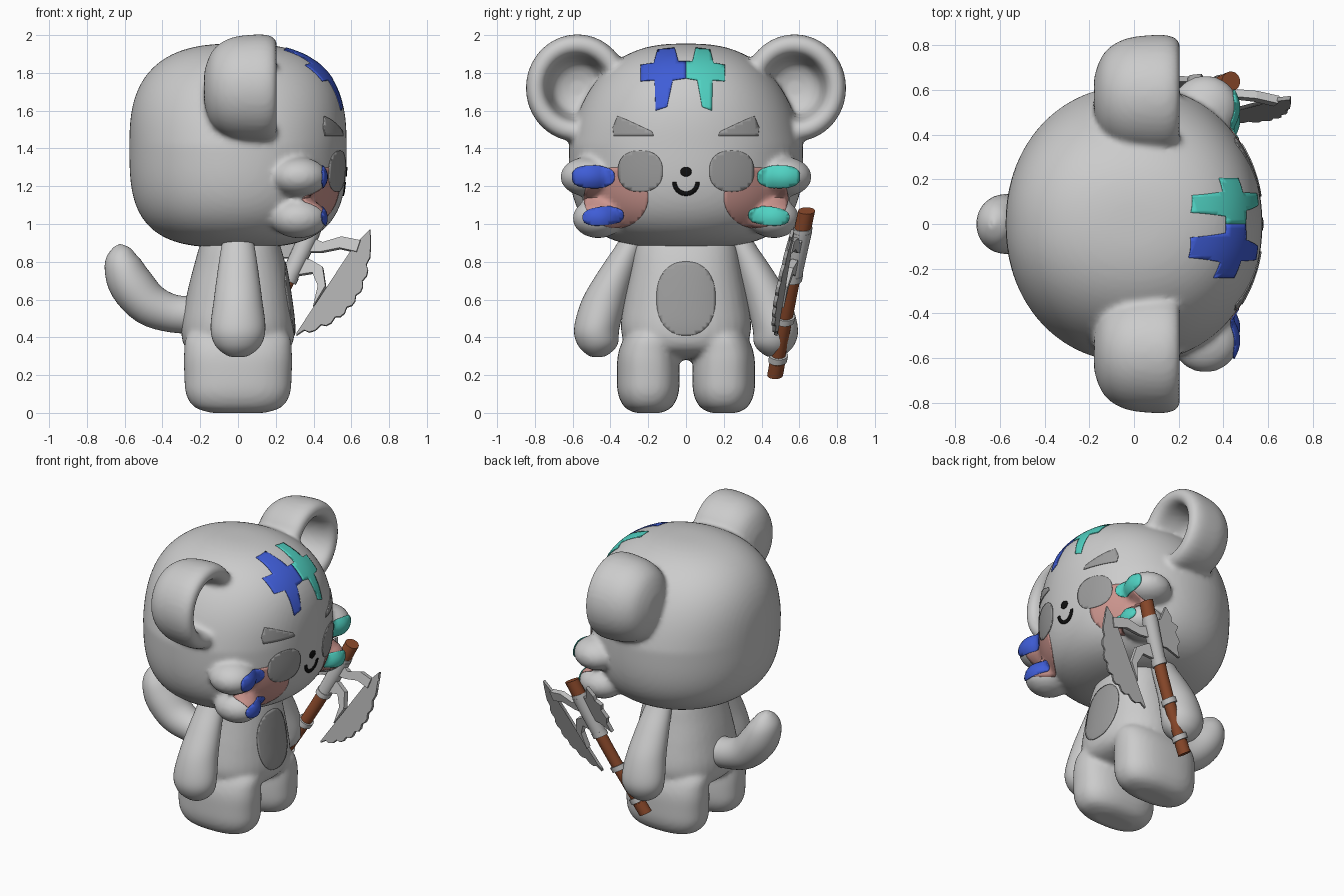
import bpy, bmesh, math
from mathutils import Vector
from mathutils.bvhtree import BVHTree

if "Cube" in bpy.data.objects:
    bpy.data.objects.remove(bpy.data.objects["Cube"])


def material(name, *rgb):
    m = bpy.data.materials.new(name)
    m.use_nodes = True
    m.diffuse_color = (*rgb, 1)
    m.node_tree.nodes["Principled BSDF"].inputs["Base Color"].default_value = (*rgb, 1)
    return m


fur = material("pale grey fur", .6, .6, .6)
shade = material("dark grey markings", .33, .33, .33)
pink = material("pink blush", .6, .3, .27)
blue = material("blue paint", .05, .11, .68)
teal = material("teal paint", .08, .64, .54)
black = material("black", .005, .005, .005)
wood = material("brown wood", .27, .07, .025)
metal = material("blade metal", .4, .4, .4)
fitting = material("light fittings", .55, .55, .55)


def finish(bm, name, mat, smooth=True, recalc=True):
    if recalc:
        bmesh.ops.recalc_face_normals(bm, faces=bm.faces[:])
    mesh = bpy.data.meshes.new(name)
    bm.to_mesh(mesh)
    bm.free()
    mesh.materials.append(mat)
    for f in mesh.polygons:
        f.use_smooth = smooth
    if smooth:
        mesh.set_sharp_from_angle(angle=math.radians(50))
    ob = bpy.data.objects.new(name, mesh)
    bpy.context.scene.collection.objects.link(ob)
    return ob


def catmull(rows, sub):
    """Smooth interpolation through rows of numbers."""
    out = []
    last = len(rows) - 1
    for i in range(last):
        a, b, c, d = (rows[max(0, min(last, i + k))] for k in (-1, 0, 1, 2))
        for j in range(sub):
            t = j / sub
            out.append([.5 * (2 * q + (r - p) * t + (2 * p - 5 * q + 4 * r - s) * t * t
                              + (3 * q - p - 3 * r + s) * t ** 3)
                        for p, q, r, s in zip(a, b, c, d)])
    return out + [list(rows[-1])]


def sweep(bm, stations, p=2.0, sub=4, sides=40, axis=None):
    """Skin rings along stations of x, y, z, depth radius, width radius."""
    rows = catmull(stations, sub)
    wide = Vector((0, 1, 0))
    rings = []
    for i, row in enumerate(rows):
        c = Vector(row[:3])
        t = axis or Vector(rows[min(i + 1, len(rows) - 1)][:3]) - Vector(rows[max(i - 1, 0)][:3])
        deep = wide.cross(t).normalized()
        ring = []
        for k in range(sides):
            a = math.tau * k / sides
            u, v = math.cos(a), math.sin(a)
            s = (abs(u) ** p + abs(v) ** p) ** (-1 / p)
            ring.append(bm.verts.new(c + deep * u * s * max(row[3], .002)
                                     + wide * v * s * max(row[4], .002)))
        rings.append(ring)
    for lo, hi in zip(rings, rings[1:]):
        for k in range(sides):
            n = (k + 1) % sides
            bm.faces.new((lo[k], lo[n], hi[n], hi[k]))
    bm.faces.new(rings[0])
    bm.faces.new(rings[-1])


def fuse(ob, voxel, rounds):
    """Melt overlapping volumes into one soft skin."""
    r = ob.modifiers.new("Fuse", 'REMESH')
    r.mode, r.voxel_size, r.use_smooth_shade = 'VOXEL', voxel, True
    s = ob.modifiers.new("Soften", 'SMOOTH')
    s.factor, s.iterations = .5, rounds


# Head: rounded block, narrower at the top
bm = bmesh.new()
bmesh.ops.create_icosphere(bm, subdivisions=5, radius=1)
for v in bm.verts:
    x, y, z = v.co
    h = (abs(x) ** 2.1 + abs(y) ** 2.1) ** (1 / 2.1)
    p = 2.7 if z > 0 else 3.2
    x, y, z = v.co * (h ** p + abs(z) ** p) ** (-1 / p)
    v.co = (.575 * x, .62 * y * (1 - .2 * max(z, 0)), 1.415 + .54 * z)

# Cheek tufts and cupped ears, fused with the head
ear = [(-.18, .01), (-.175, .1), (-.13, .205), (-.04, .265), (.08, .283), (.16, .28),
       (.2, .255), (.205, .215), (.17, .18), (.08, .16), (-.02, .13), (-.06, .06), (-.065, .01)]
for s in (-1, 1):
    for y, z, r in ((.52, 1.25, .145), (.465, 1.03, .135)):
        made = bmesh.ops.create_icosphere(bm, subdivisions=4, radius=1)["verts"]
        for v in made:
            v.co = Vector((.32 + .15 * v.co.x, s * y + r * v.co.y, z + .105 * v.co.z))
    sweep(bm, [(x, s * .575, 1.72, r, r * .96) for x, r in ear], axis=Vector((1, 0, 0)))
head = finish(bm, "head", fur)
fuse(head, .016, 6)

# Torso and legs
bm = bmesh.new()
sweep(bm, [(0, 0, .28, .01, .01), (0, 0, .3, .19, .21), (0, 0, .35, .28, .31),
           (0, 0, .45, .3, .345), (.005, 0, .6, .28, .325), (.01, 0, .75, .25, .295),
           (.01, 0, .88, .215, .27), (.01, 0, .96, .18, .23)], p=2.3)
for s in (-1, 1):
    y = s * .2
    sweep(bm, [(0, y, 0, .14, .07), (0, y, .03, .23, .125), (0, y, .1, .275, .16),
               (0, y, .2, .284, .166), (0, y, .32, .285, .158), (0, y * .9, .42, .26, .13),
               (0, y * .8, .5, .1, .05)], p=2.5)
body = finish(bm, "body", fur)
fuse(body, .016, 5)

# Arms
for s, name in ((-1, "free_arm"), (1, "axe_arm")):
    bm = bmesh.new()
    sweep(bm, [(0, s * y, z, rx, ry) for y, z, rx, ry in (
        (.47, .295, .005, .005), (.468, .305, .06, .05), (.468, .36, .122, .105),
        (.472, .45, .145, .12), (.432, .6, .128, .118), (.365, .75, .108, .098),
        (.3, .88, .088, .075), (.27, .96, .07, .06))], sub=6)
    finish(bm, name, fur)

# Tail
bm = bmesh.new()
sweep(bm, [(x, 0, z, r, w) for x, z, r, w in (
    (-.2, .52, .1, .1), (-.34, .525, .1, .105), (-.47, .575, .113, .125), (-.565, .68, .118, .135),
    (-.61, .78, .1, .12), (-.625, .85, .066, .08), (-.633, .884, .025, .03), (-.635, .89, .003, .003))])
finish(bm, "tail", fur)

# Thin painted plates laid on the skin
graph = bpy.context.evaluated_depsgraph_get()
graph.update()
skins = {ob: BVHTree.FromObject(ob, graph) for ob in (head, body)}


def oval(cy, cz, ry, rz, tilt=0.0, p=2.0):
    pts = []
    for k in range(40):
        a = math.tau * k / 40
        u, v = math.cos(a), math.sin(a)
        s = (abs(u) ** p + abs(v) ** p) ** (-1 / p)
        u, v = u * s * ry, v * s * rz
        pts.append((cy + u * math.cos(tilt) - v * math.sin(tilt),
                    cz + u * math.sin(tilt) + v * math.cos(tilt)))
    return pts


def plate(name, outline, mat, lift=.005, skin=head, step=.02):
    bm = bmesh.new()
    bm.faces.new([bm.verts.new((0, y, z)) for y, z in outline])
    for axis in (1, 2):
        vals = [v.co[axis] for v in bm.verts]
        normal = Vector((0, axis == 1, axis == 2))
        for k in range(math.ceil(min(vals) / step), math.ceil(max(vals) / step)):
            bmesh.ops.bisect_plane(bm, geom=bm.verts[:] + bm.edges[:] + bm.faces[:],
                                   plane_co=normal * (k * step + .0007), plane_no=normal)
    bmesh.ops.triangulate(bm, faces=bm.faces[:])
    for f in bm.faces:
        f.normal_update()
        if f.normal.x < 0:
            f.normal_flip()
    for v in bm.verts:
        hit, n, _, _ = skins[skin].ray_cast(Vector((2, v.co.y, v.co.z)), Vector((-1, 0, 0)))
        if hit:
            v.co = hit + n * lift
    ob = finish(bm, name, mat, recalc=False)
    m = ob.modifiers.new("Thickness", 'SOLIDIFY')
    m.thickness, m.offset = .006, -1


cross = [(.15, 1.92), (.06, 1.93), (.04, 1.86), (.001, 1.86), (.001, 1.77), (.07, 1.76),
         (.1, 1.62), (.16, 1.6), (.165, 1.76), (.24, 1.755), (.24, 1.84), (.17, 1.85)]
brow = [(.17, 1.465), (.38, 1.465), (.385, 1.51), (.36, 1.57), (.32, 1.555), (.18, 1.49)]
for s, side, paint in ((-1, "blue_side", blue), (1, "teal_side", teal)):
    plate(side + "_blush", oval(s * .37, 1.14, .17, .16), pink, .004)
    plate(side + "_eye", oval(s * .24, 1.28, .117, .108, p=2.4), shade, .007)
    plate(side + "_brow", [(s * y, z) for y, z in brow], shade)
    width = 1 if s < 0 else .85
    plate(side + "_forehead_cross", [(s * y * width, z) for y, z in cross], paint)
    plate(side + "_upper_cheek_paint", oval(s * .487, 1.25, .112, .055, p=2.7), paint, .009)
    plate(side + "_lower_cheek_paint", oval(s * .435, 1.042, .108, .045, -s * .1, 2.5), paint, .009)
plate("nose", oval(0, 1.277, .03, .025), black, .006)
arc = [math.pi * (1 + k / 20) for k in range(21)]
plate("mouth", [(r * math.cos(a), 1.222 + r * math.sin(a))
                for r, run in ((.072, arc), (.05, arc[::-1])) for a in run], black, .006)
plate("belly_patch", oval(0, .605, .155, .195, p=2.3), shade, .005, body)


# Axe: every part lies in one leaning plane
def lean(x, z):
    return Vector((x, .6 + .28 * (z - .87) - .17 * (x - .33), z))


def shaft(name, z0, z1, r0, r1, mat):
    bm = bmesh.new()
    rows = []
    for k in range(7):
        z = z0 + (z1 - z0) * k / 6
        r = r0 + (r1 - r0) * k / 6
        bend = .02 * math.sin((z - .2) / .86 * math.pi)
        rows.append((*lean(-.02 + .523 * (z - .2) + bend, z), r, r))
    sweep(bm, rows, sub=1, sides=20)
    finish(bm, name, mat)


def slab(name, outline, thick, mat):
    bm = bmesh.new()
    bm.faces.new([bm.verts.new(lean(x, z)) for x, z in outline])
    bmesh.ops.triangulate(bm, faces=bm.faces[:])
    ob = finish(bm, name, mat, smooth=False)
    m = ob.modifiers.new("Thickness", 'SOLIDIFY')
    m.thickness, m.offset = thick, 0


def bezier(a, b, c, n):
    a, b, c = Vector(a), Vector(b), Vector(c)
    return [a * (1 - t) ** 2 + b * 2 * t * (1 - t) + c * t * t for t in (k / n for k in range(n + 1))]


shaft("axe_handle", .2, 1.065, .036, .042, wood)
shaft("axe_pommel", .2, .27, .042, .042, wood)
shaft("axe_top", .98, 1.07, .045, .045, wood)
shaft("axe_socket", .7, .96, .046, .052, fitting)
for i, z in enumerate((.275, .48, .7, .95)):
    shaft(f"axe_band_{i + 1}", z, z + .03, .05, .05, fitting)

edge = bezier((.31, .41), (.735, .49), (.7, .97), 24)
for k in range(1, 24, 3):
    edge[k] = edge[k].lerp(Vector((.45, .75)), .06)
slab("axe_blade", edge + bezier((.62, .89), (.655, .605), (.31, .42), 12), .018, metal)
slab("axe_upper_arm", [(.34, .95), (.45, .9), (.55, .93), (.65, .91), (.63, .85),
                       (.54, .87), (.44, .85), (.36, .85)], .035, fitting)
slab("axe_lower_hook", [(.29, .82), (.38, .81), (.45, .77), (.465, .67), (.4, .56),
                        (.425, .67), (.395, .74), (.27, .72)], .035, fitting)
slab("axe_back_blade", [(.4, .98), (.32, .98), (.3, 1.07), (.25, 1.02), (.24, .99), (.19, .97),
                        (.2, .93), (.16, .88), (.17, .84), (.14, .78), (.24, .82), (.3, .82)],
     .025, metal)
